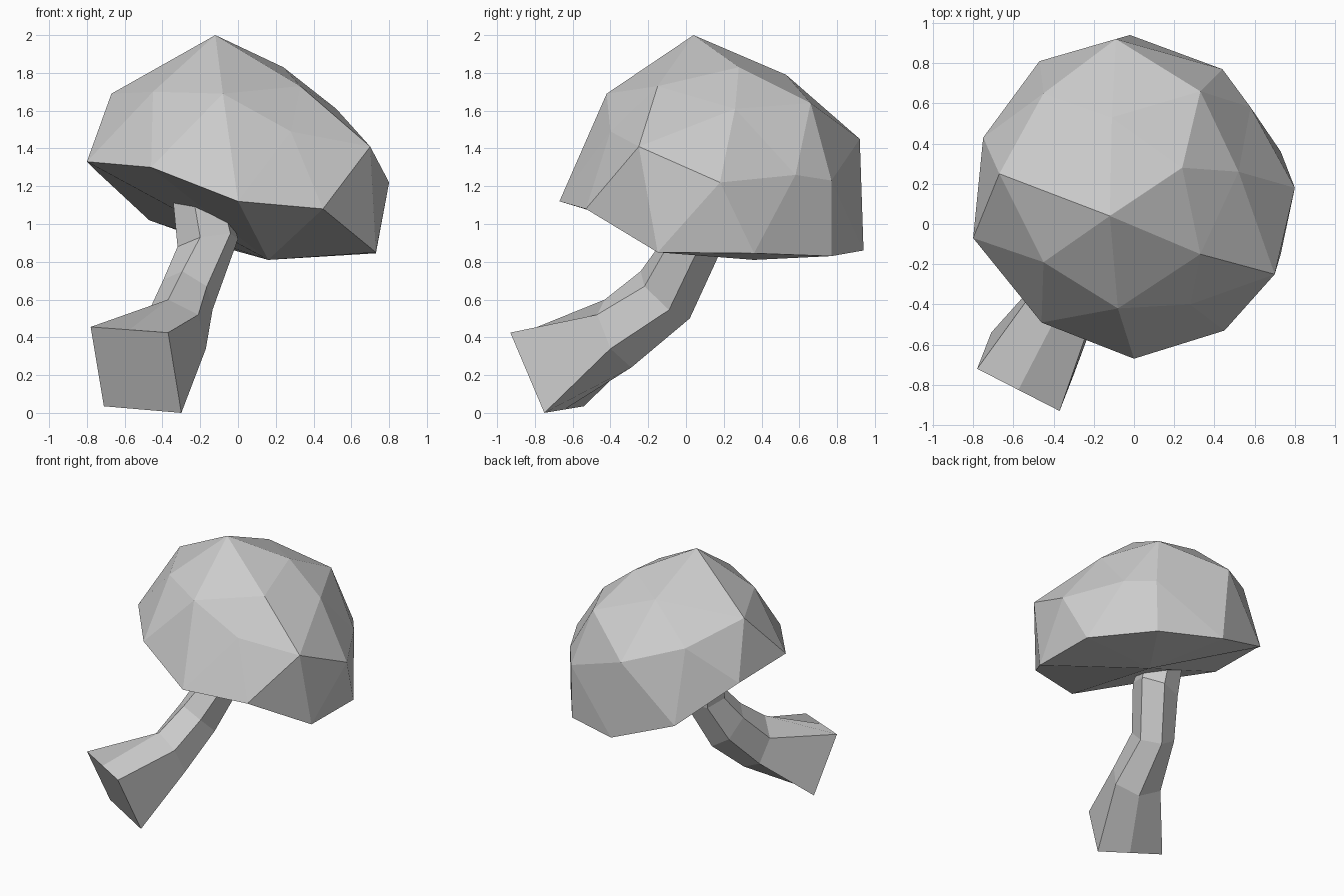
import bpy
import bmesh
from mathutils import Vector

if "Cube" in bpy.data.objects:
    bpy.data.objects.remove(bpy.data.objects["Cube"])


def make_object(name, verts, faces):
    """Flat-shaded mesh object with outward normals."""
    mesh = bpy.data.meshes.new(name)
    mesh.from_pydata([tuple(v) for v in verts], [], faces)
    bm = bmesh.new()
    bm.from_mesh(mesh)
    bmesh.ops.recalc_face_normals(bm, faces=bm.faces)
    bm.to_mesh(mesh)
    bm.free()
    obj = bpy.data.objects.new(name, mesh)
    bpy.context.collection.objects.link(obj)
    return obj


# Cap: lopsided half icosphere made of a pole and three rings
pole = [(.24, .28, 1.83)]
crown = [(.33, -.15, 1.73), (.52, .26, 1.61), (.33, .66, 1.64),
         (-.11, .53, 1.79), (-.12, .04, 2.0)]
shoulder = [(.28, -.40, 1.49), (.70, -.25, 1.41), (.80, .18, 1.22),
            (.58, .58, 1.26), (.44, .77, 1.23), (-.09, .92, 1.45),
            (-.45, .65, 1.55), (-.67, .25, 1.69), (-.45, -.19, 1.70),
            (-.08, -.42, 1.69)]
rim = [(0, -.67, 1.12), (.45, -.53, 1.08), (.73, -.15, .85),
       (.73, .36, .845), (.43, .77, .83), (-.02, .94, .86),
       (-.47, .81, 1.02), (-.75, .43, 1.28), (-.80, -.07, 1.33),
       (-.46, -.49, 1.30)]
under = [(.16, .36, .81)]


def c(i):
    return 1 + i % 5


def s(i):
    return 6 + i % 10


def r(i):
    return 16 + i % 10


cap_faces = []
for i in range(5):
    cap_faces += [(0, c(i), c(i + 1)),
                  (c(i), s(2 * i - 1), s(2 * i)),
                  (c(i), s(2 * i), s(2 * i + 1)),
                  (c(i), s(2 * i + 1), c(i + 1))]
for i in range(10):
    cap_faces += [(s(i), r(i), r(i + 1)),
                  (s(i), r(i + 1), s(i + 1)),
                  (26, r(i + 1), r(i))]  # underside fan
make_object("mushroom_cap", pole + crown + shoulder + rim + under, cap_faces)

# Stem: bent six-sided tube that flares into a square foot
b0, b1, b2, b3 = (Vector(p) for p in [(-.78, -.72, .455), (-.37, -.93, .425),
                                      (-.30, -.75, 0), (-.71, -.54, .035)])
rings = [[(b0 + b1) / 2, b1, b2, (b2 + b3) / 2, b3, b0]]

# Each ring: centre and two neighbouring spokes of an affine hexagon
for centre, u, v in [
        ((-.33, -.36, .42), (-.04, -.07, .18), (.12, -.11, .10)),
        ((-.265, -.11, .625), (-.03, -.13, .125), (.10, -.11, .045)),
        ((-.16, .04, .90), (-.04, -.15, .03), (.12, -.10, .05)),
        ((-.21, .08, 1.20), (-.04, -.13, .02), (.10, -.09, .03))]:
    centre, u, v = Vector(centre), Vector(u), Vector(v)
    rings.append([centre + d for d in (u, v, v - u, -u, -v, u - v)])

stem_faces = [tuple(range(6)), tuple(range(24, 30))]
for k in range(len(rings) - 1):
    for i in range(6):
        j = (i + 1) % 6
        stem_faces.append((6 * k + i, 6 * k + j, 6 * k + 6 + j, 6 * k + 6 + i))
make_object("mushroom_stem", [p for ring in rings for p in ring], stem_faces)
